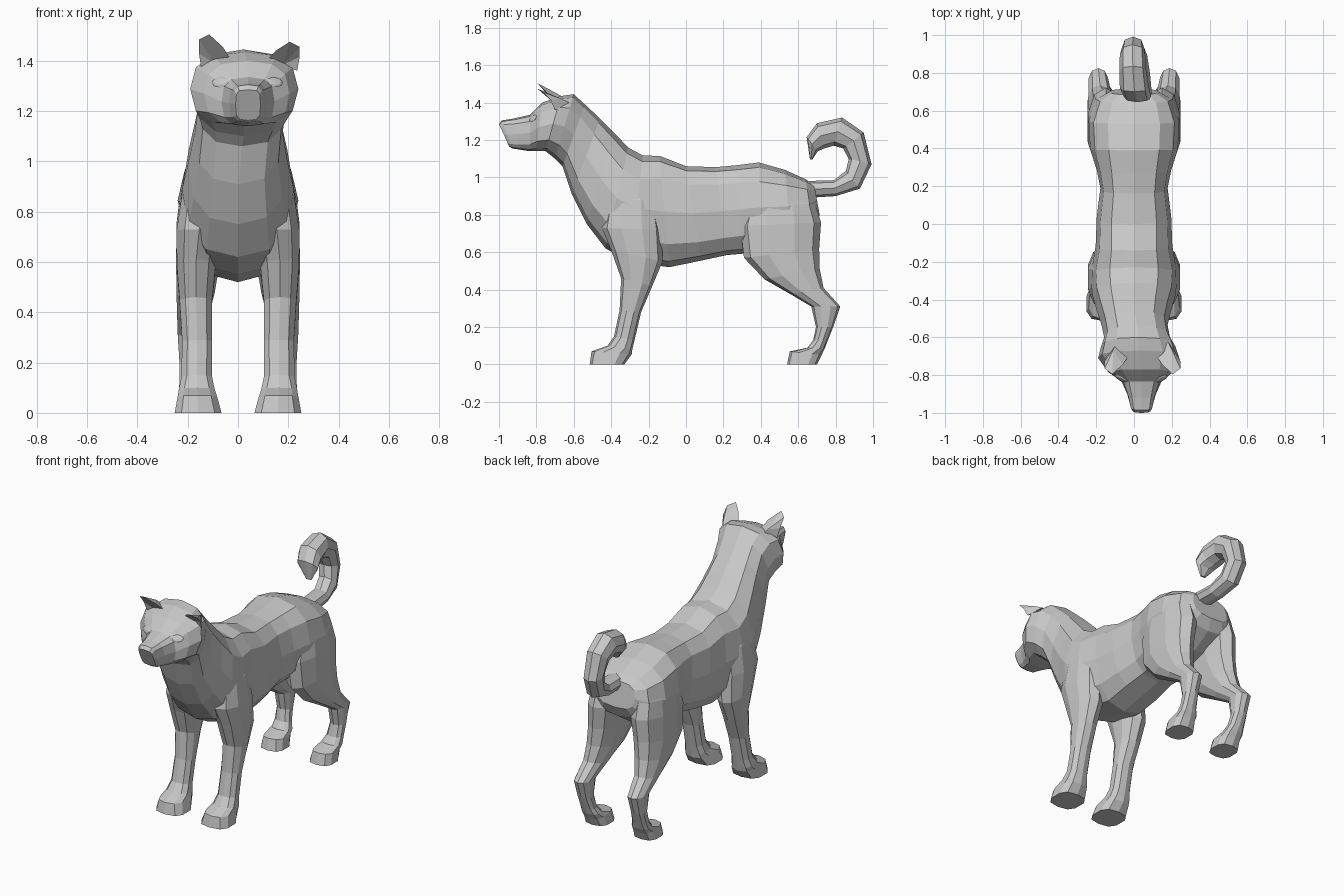
import bpy, bmesh, math
from mathutils import Vector

fur = bpy.data.materials.new("grey_fur")
fur.diffuse_color = (0.58, 0.58, 0.58, 1)


def finish(name, bm):
    bmesh.ops.recalc_face_normals(bm, faces=bm.faces)
    me = bpy.data.meshes.new(name)
    bm.to_mesh(me)
    bm.free()
    me.materials.append(fur)
    ob = bpy.data.objects.new(name, me)
    bpy.context.collection.objects.link(ob)
    return ob


def spow(v, p):
    return math.copysign(abs(v) ** (2 / p), v) if abs(v) > 1e-6 else 0.0


def loft(name, sections, sides=12, flip=1):
    """Each section: (ya, za, yb, zb, x0, x1[, squareness]); a and b are opposite
    points of the ring in the side view, x0..x1 is its width."""
    bm = bmesh.new()
    rings = []
    for s in sections:
        ya, za, yb, zb, x0, x1 = s[:6]
        p = s[6] if len(s) > 6 else 2.2
        ring = []
        for i in range(sides):
            t = 2 * math.pi * i / sides
            c, w = spow(math.cos(t), p), spow(math.sin(t), p)
            ring.append(bm.verts.new((flip * ((x0 + x1) / 2 + w * (x1 - x0) / 2),
                                      (ya + yb) / 2 + c * (ya - yb) / 2,
                                      (za + zb) / 2 + c * (za - zb) / 2)))
        rings.append(ring)
    for r, q in zip(rings, rings[1:]):
        for i in range(sides):
            j = (i + 1) % sides
            bm.faces.new((r[i], r[j], q[j], q[i]))
    bm.faces.new(rings[0])
    bm.faces.new(rings[-1])
    return finish(name, bm)


# Body from rump through neck to the slightly turned head and snout
body = loft("body_and_head", [
    (.685, .96, .715, .80, -.13, .13, 2.8),
    (.64, .99, .68, .73, -.20, .20, 2.6),
    (.53, 1.04, .56, .65, -.24, .24, 2.5),
    (.39, 1.08, .40, .60, -.232, .232, 2.5),
    (.27, 1.065, .30, .592, -.197, .197, 2.7),
    (.16, 1.055, .22, .585, -.178, .178, 2.8),
    (0, 1.06, .08, .555, -.197, .197, 2.8),
    (-.14, 1.115, -.09, .52, -.203, .203, 2.6),
    (-.23, 1.117, -.30, .55, -.228, .228, 2.4),
    (-.31, 1.16, -.43, .62, -.222, .222, 2.4),
    (-.38, 1.235, -.53, .75, -.198, .198, 2.5),
    (-.46, 1.315, -.61, .91, -.172, .178, 2.6),
    (-.54, 1.39, -.66, 1.06, -.158, .19, 2.6),
    (-.60, 1.445, -.70, 1.10, -.175, .22, 2.5),
    (-.67, 1.435, -.75, 1.14, -.19, .24, 2.6),
    (-.77, 1.40, -.80, 1.14, -.135, .205, 2.6),
    (-.835, 1.335, -.835, 1.14, -.065, .145, 3),
    (-.92, 1.315, -.885, 1.148, -.035, .115, 3.4),
    (-.985, 1.305, -.93, 1.155, -.02, .10, 3.8),
    (-1.0, 1.285, -.945, 1.165, -.01, .09, 3.8)])

# Legs (front point, back point, width); the tops fade into the body
FORE = [
    (-.36, 1.02, -.20, 1.02, .07, .165),
    (-.42, .88, -.155, .88, .06, .225),
    (-.45, .73, -.13, .72, .06, .248),
    (-.40, .61, -.125, .55, .085, .247),
    (-.347, .46, -.18, .42, .10, .235),
    (-.355, .29, -.24, .28, .10, .225),
    (-.385, .15, -.275, .13, .10, .228),
    (-.42, .10, -.287, .08, .09, .238, 2.6),
    (-.505, .07, -.29, .055, .08, .243, 2.6),
    (-.515, 0, -.33, 0, .062, .255, 2.8)]
HIND = [
    (.40, .93, .64, .93, .07, .205),
    (.32, .84, .69, .86, .06, .236),
    (.29, .74, .722, .76, .05, .249),
    (.31, .57, .712, .62, .07, .25),
    (.42, .455, .715, .51, .09, .248),
    (.56, .375, .735, .41, .115, .245),
    (.67, .31, .825, .31, .135, .242),
    (.695, .20, .787, .20, .14, .235),
    (.68, .13, .755, .12, .13, .235),
    (.65, .09, .742, .085, .115, .238, 2.6),
    (.555, .07, .725, .05, .105, .242, 2.6),
    (.54, 0, .70, 0, .095, .248, 2.8)]
legs = []
for side, f in (("right", 1), ("left", -1)):
    legs.append(loft("front_leg_" + side, FORE, 10, f))
    legs.append(loft("hind_leg_" + side, HIND, 10, f))

# Curled tail (outer point, inner point, width), the tip broad and skewed
tail = loft("tail", [
    (.64, .89, .62, .98, -.02, .10),
    (.80, .90, .79, .985, -.03, .085),
    (.93, .94, .855, 1.035, -.05, .07),
    (.992, 1.07, .87, 1.10, -.065, .055),
    (.95, 1.24, .84, 1.155, -.075, .06),
    (.835, 1.32, .79, 1.17, -.078, .065),
    (.70, 1.29, .74, 1.155, -.075, .08),
    (.645, 1.215, .705, 1.14, -.055, .09),
    (.663, 1.095, .675, 1.095, .01, .05)], 8)

# Weld the legs and tail to the body so no hidden surfaces remain
parts = legs + [tail]
for part in parts:
    mod = body.modifiers.new("weld_" + part.name, 'BOOLEAN')
    mod.operation, mod.solver, mod.object = 'UNION', 'EXACT', part
bpy.context.view_layer.update()
welded = bpy.data.meshes.new_from_object(body.evaluated_get(bpy.context.evaluated_depsgraph_get()))
body.modifiers.clear()
body.data = welded
for part in parts:
    bpy.data.objects.remove(part)

# Ears: hollow-fronted wedges with a bulged rim, mirrored about the head's centre
for side, f, lift in (("left", 1, 0), ("right", -1, -.03)):
    bm = bmesh.new()
    pts = [(-.03, -.70, 1.405), (-.145, -.70, 1.36), (-.09, -.625, 1.40), (-.09, -.69, 1.385),
           (-.155, -.765, 1.485 + lift), (-.115, -.795, 1.505 + lift),
           (-.06, -.745, 1.455 + lift / 2), (-.155, -.725, 1.43 + lift / 2),
           (-.11, -.665, 1.435 + lift / 2)]
    inner, outer, back, dent, tip_o, tip_i, mid_i, mid_o, mid_b = [
        bm.verts.new((x if f > 0 else .09 - x, y, z)) for x, y, z in pts]
    for face in ((inner, mid_i, dent), (dent, mid_i, tip_i), (dent, tip_i, tip_o),
                 (dent, tip_o, mid_o), (dent, mid_o, outer),
                 (outer, mid_o, mid_b, back), (mid_o, tip_o, mid_b), (tip_o, tip_i, mid_b),
                 (tip_i, mid_i, mid_b), (mid_i, inner, back, mid_b)):
        bm.faces.new(face)
    finish("ear_" + side, bm)

# Eyes: thin almond lids laid on the face
bpy.context.view_layer.update()
for side, x in (("left", -.07), ("right", .145)):
    hit, loc, nor, _ = body.ray_cast(Vector((x, -2, 1.315)), Vector((0, 1, 0)))
    if hit:
        bm = bmesh.new()
        bmesh.ops.create_uvsphere(bm, u_segments=8, v_segments=4, radius=1)
        bmesh.ops.scale(bm, verts=bm.verts, vec=(.038, .024, .007))
        eye = finish("eye_" + side, bm)
        eye.rotation_euler = nor.to_track_quat('Z', 'Y').to_euler()
        eye.location = loc
